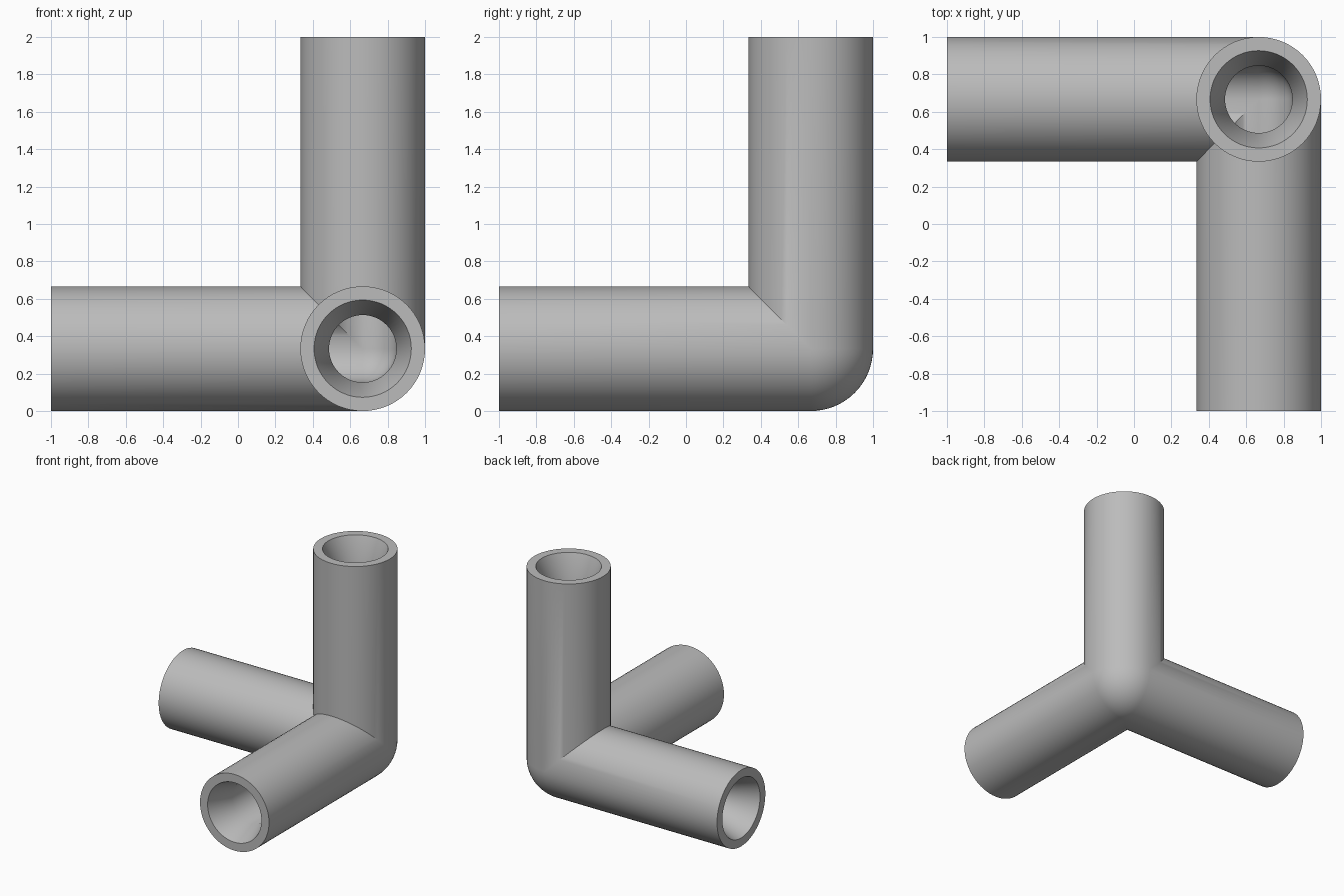
import bpy
import bmesh
from math import cos, sin, pi, radians
from mathutils import Vector

if "Cube" in bpy.data.objects:
    bpy.data.objects.remove(bpy.data.objects["Cube"], do_unlink=True)

R = 1 / 3           # outer radius of the pipes
BORE = 0.18         # bore radius
MOUTH = 0.26        # bore radius at the open end
TAPER = 0.22        # depth of the tapered mouth
LENGTH = 5 / 3      # pipe axis length from the corner
SEGS = 64
CORNER = Vector((2 / 3, 2 / 3, R))

bm = bmesh.new()


def to_world(p, turn):
    """Cycle the three pipe axes, then place them at the corner."""
    u, v, w = p[-turn:] + p[:-turn] if turn else p
    return CORNER + Vector((-u, -v, w))


def skin(rings, closed):
    """Join rows of points with quads."""
    rows = [[bm.verts.new(p) for p in ring] for ring in rings]
    for a, b in zip(rows, rows[1:]):
        n = len(a)
        for i in range(n if closed else n - 1):
            j = (i + 1) % n
            bm.faces.new((a[i], a[j], b[j], b[i]))


def pipe_ring(radius, height, turn):
    """Circle round a pipe axis; with no height it follows the mitred joint."""
    ring = []
    for i in range(SEGS):
        a = 2 * pi * i / SEGS
        u, v = radius * cos(a), radius * sin(a)
        w = max(0, u, v) if height is None else height
        ring.append(to_world((u, v, w), turn))
    return ring


# three hollow pipes, each mitred against the other two
profile = [(R, None), (R, LENGTH), (MOUTH, LENGTH),
           (BORE, LENGTH - TAPER), (BORE, None)]
for turn in range(3):
    skin([pipe_ring(r, h, turn) for r, h in profile], True)

# rounded corner, outside and inside
steps = SEGS // 4
for radius in (R, BORE):
    rows = []
    for i in range(steps + 1):
        lat = pi / 2 * i / steps
        rows.append([to_world((-radius * cos(lat) * cos(pi / 2 * j / steps),
                               -radius * cos(lat) * sin(pi / 2 * j / steps),
                               -radius * sin(lat)), 0)
                     for j in range(steps + 1)])
    skin(rows, False)

bmesh.ops.remove_doubles(bm, verts=bm.verts[:], dist=0.0001)
bmesh.ops.dissolve_degenerate(bm, edges=bm.edges[:], dist=0.0001)
bmesh.ops.recalc_face_normals(bm, faces=bm.faces[:])

mesh = bpy.data.meshes.new("corner_pipe_connector")
bm.to_mesh(mesh)
bm.free()
connector = bpy.data.objects.new("corner_pipe_connector", mesh)
bpy.context.collection.objects.link(connector)

# plain grey material
grey = bpy.data.materials.new("plain_grey")
grey.use_nodes = True
colour = (0.5, 0.5, 0.5, 1)
grey.diffuse_color = colour
grey.node_tree.nodes["Principled BSDF"].inputs["Base Color"].default_value = colour
mesh.materials.append(grey)

bpy.ops.object.select_all(action="DESELECT")
connector.select_set(True)
bpy.context.view_layer.objects.active = connector
bpy.ops.object.shade_smooth_by_angle(angle=radians(30))
